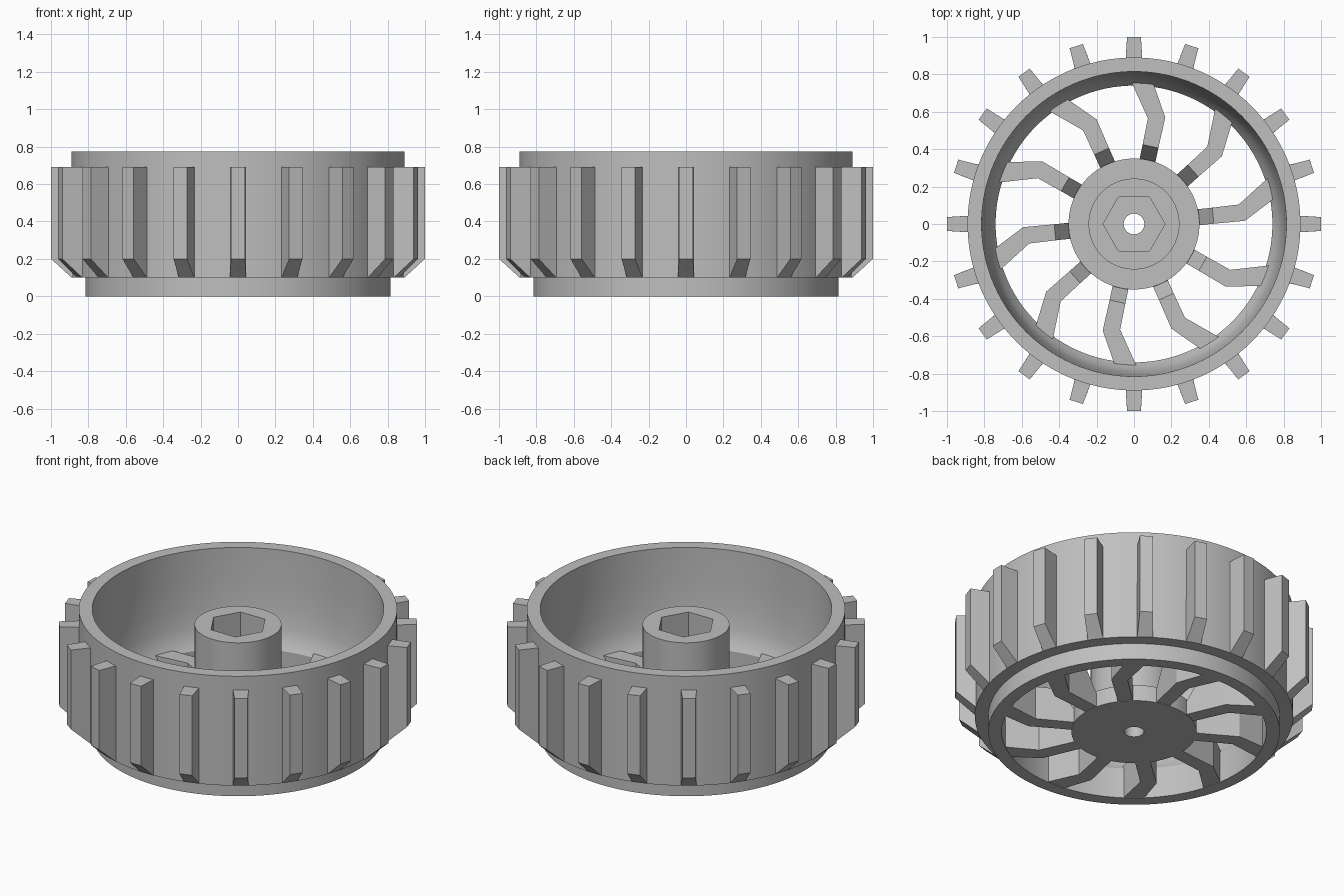
import bpy, bmesh
from math import pi, cos, sin, radians
from mathutils import Matrix, Vector

cube = bpy.data.objects.get("Cube")
if cube:
    bpy.data.objects.remove(cube, do_unlink=True)

grey = bpy.data.materials.new("wheel_grey")
grey.use_nodes = True
COLOUR = (0.52, 0.52, 0.52, 1)
grey.diffuse_color = COLOUR
grey.node_tree.nodes["Principled BSDF"].inputs["Base Color"].default_value = COLOUR


def finish(name, bm, smooth=False):
    bmesh.ops.recalc_face_normals(bm, faces=bm.faces)
    mesh = bpy.data.meshes.new(name)
    bm.to_mesh(mesh)
    bm.free()
    mesh.materials.append(grey)
    obj = bpy.data.objects.new(name, mesh)
    bpy.context.collection.objects.link(obj)
    bpy.ops.object.select_all(action='DESELECT')
    obj.select_set(True)
    bpy.context.view_layer.objects.active = obj
    if smooth:
        bpy.ops.object.shade_smooth_by_angle(angle=radians(30))
    return obj


def lathe(bm, profile, steps=120):
    """Revolve a closed (radius, height) outline around the axle."""
    rings = [[bm.verts.new((r * cos(2 * pi * i / steps), r * sin(2 * pi * i / steps), z))
              for r, z in profile] for i in range(steps)]
    n = len(profile)
    for i in range(steps):
        a, b = rings[i], rings[(i + 1) % steps]
        for j in range(n):
            k = (j + 1) % n
            bm.faces.new((a[j], b[j], b[k], a[k]))


def bridge(bm, sections):
    """Skin a row of four-cornered sections and cap both ends."""
    loops = [[bm.verts.new(p) for p in s] for s in sections]
    for a, b in zip(loops, loops[1:]):
        for j in range(4):
            k = (j + 1) % 4
            bm.faces.new((a[j], a[k], b[k], b[j]))
    bm.faces.new(loops[0])
    bm.faces.new(loops[-1][::-1])


def repeat_around(bm, count):
    source = bm.verts[:] + bm.edges[:] + bm.faces[:]
    for i in range(1, count):
        copy = bmesh.ops.duplicate(bm, geom=source)["geom"]
        verts = [v for v in copy if isinstance(v, bmesh.types.BMVert)]
        bmesh.ops.rotate(bm, verts=verts, matrix=Matrix.Rotation(2 * pi * i / count, 3, 'Z'))


# Rim: stepped outside, dished inside
bm = bmesh.new()
lathe(bm, [(0.815, 0), (0.815, 0.1), (0.89, 0.1), (0.89, 0.775), (0.815, 0.775),
           (0.813, 0.58), (0.805, 0.42), (0.79, 0.31), (0.77, 0.235), (0.74, 0.19), (0.74, 0)])
finish("rim", bm, True)

# Tread lugs: tapered blocks with a chamfered lower end
bm = bmesh.new()
sections = []
for side in (-1, 1):
    sections.append([(0.87, side * 0.045, 0.1), (0.89, side * 0.044, 0.1),
                     (1.0, side * 0.037, 0.2), (1.0, side * 0.037, 0.69),
                     (0.87, side * 0.045, 0.69)])
left, right = [[bm.verts.new(p) for p in s] for s in sections]
bm.faces.new(left)
bm.faces.new(right)
for j in range(5):
    k = (j + 1) % 5
    bm.faces.new((left[j], left[k], right[k], right[j]))
repeat_around(bm, 20)
finish("tread_lugs", bm)

# Spokes: bent arms that ramp up from the hub flange
bm = bmesh.new()
path = [(0.3, 0, 0.09), (0.35, 0, 0.09), (0.425, 0, 0.21), (0.58, 0, 0.21), (0.77, 9, 0.21)]
sections = []
for r, angle, top in path:
    a = radians(angle)
    centre = Vector((r * cos(a), r * sin(a), 0))
    across = Vector((0, 0.043, 0))
    if r > 0.7:
        across = Vector((-0.022, 0.05, 0))
    elif r > 0.5:
        across = Vector((-0.012, 0.045, 0))
    low, high = Vector((0, 0, 0.003)), Vector((0, 0, top))
    sections.append([centre - across + low, centre + across + low,
                     centre + across + high, centre - across + high])
bridge(bm, sections)
bmesh.ops.rotate(bm, verts=bm.verts, matrix=Matrix.Rotation(radians(6), 3, 'Z'))
repeat_around(bm, 10)
finish("spokes", bm)

# Hub: flange and boss with an axle hole
bm = bmesh.new()
lathe(bm, [(0.055, 0), (0.35, 0), (0.35, 0.1), (0.243, 0.1), (0.243, 0.68), (0.055, 0.68)], 96)
hub = finish("hub", bm)

# Hexagonal nut pocket cut into the boss
bm = bmesh.new()
bmesh.ops.create_cone(bm, cap_ends=True, segments=6, radius1=0.166, radius2=0.166, depth=0.6,
                      matrix=Matrix.Translation((0, 0, 0.6)) @ Matrix.Rotation(pi / 2, 4, 'Z'))
for v in bm.verts:
    if abs(v.co.y) > abs(v.co.x) and abs(v.co.x) < 0.01:
        bmesh.ops.rotate(bm, verts=bm.verts, matrix=Matrix.Rotation(pi / 6, 3, 'Z'))
        break
cutter = finish("nut_cutter", bm)
cutter.hide_render = True
cut = hub.modifiers.new("nut_pocket", 'BOOLEAN')
cut.operation = 'DIFFERENCE'
cut.object = cutter
bpy.ops.object.select_all(action='DESELECT')
hub.select_set(True)
bpy.context.view_layer.objects.active = hub
bpy.ops.object.modifier_apply(modifier=cut.name)
bpy.data.objects.remove(cutter, do_unlink=True)
bpy.ops.object.shade_smooth_by_angle(angle=radians(30))
